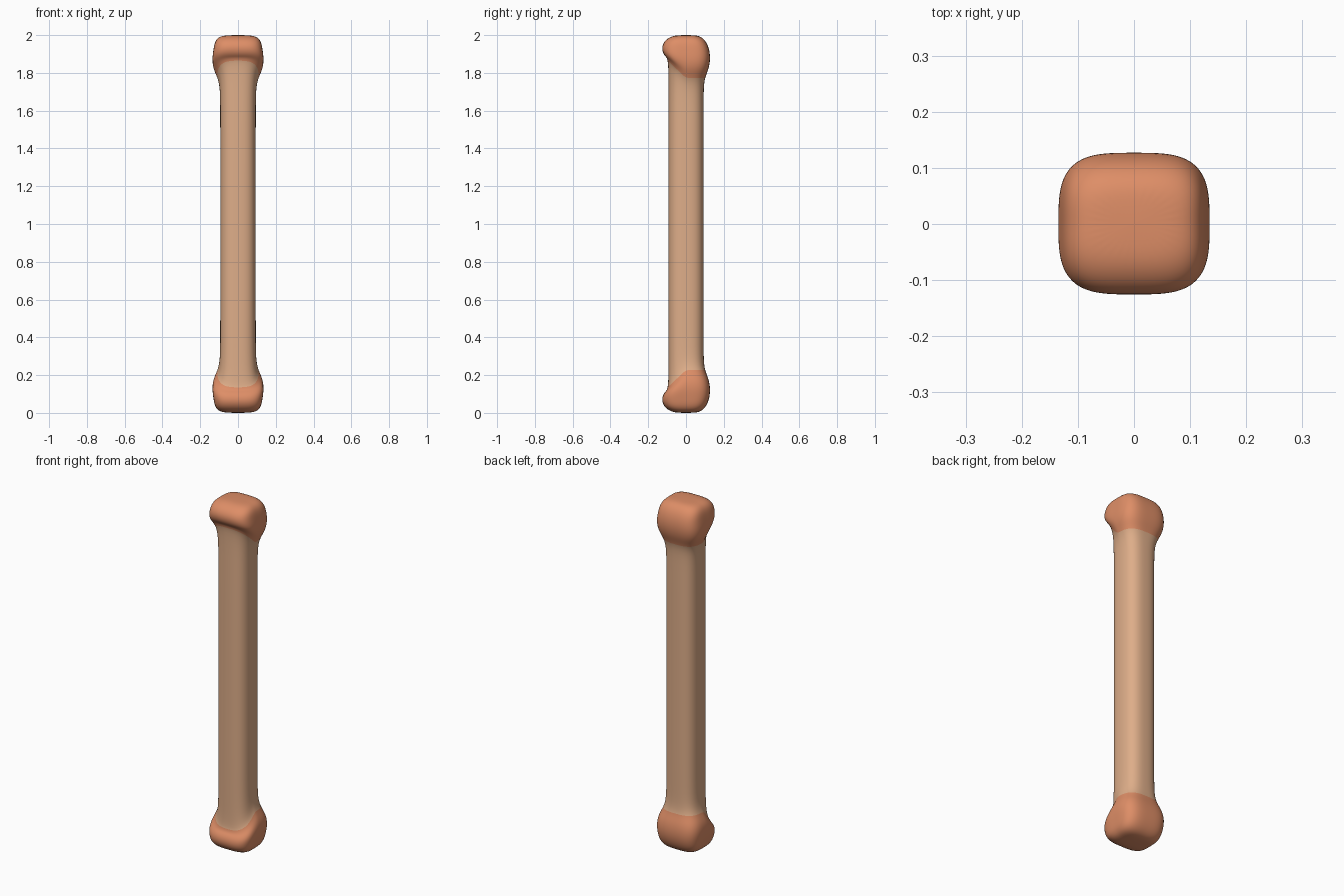
import bpy, bmesh, math

if "Cube" in bpy.data.objects:
    bpy.data.objects.remove(bpy.data.objects["Cube"])

SEG = 32

def material(name, rgb):
    m = bpy.data.materials.new(name)
    m.diffuse_color = (*rgb, 1)
    m.use_nodes = True
    m.node_tree.nodes["Principled BSDF"].inputs["Base Color"].default_value = m.diffuse_color
    return m

# Upper half profile: z at front, z at back, half width, front depth, back depth, squareness
HALF = [
    (1.25, 1.25, .094, .094, .094, 2.8),
    (1.60, 1.60, .094, .094, .094, 2.8),
    (1.80, 1.72, .095, .092, .093, 2.8),
    (1.875, 1.775, .108, .096, .100, 3.1),   # colour border
    (1.888, 1.82, .131, .110, .120, 3.5),
    (1.908, 1.87, .137, .124, .129, 3.7),
    (1.94, 1.92, .130, .128, .125, 3.8),
    (1.972, 1.965, .123, .112, .108, 3.7),
    (1.994, 1.993, .100, .078, .080, 3.4),
    (2.0, 2.0, .055, .040, .045, 3.0),
]
BORDER = 3

# Mirror the half about z = 1 to get the full list of rings
rings = [(2 - r[0], 2 - r[1], *r[2:]) for r in reversed(HALF)] + HALF
last = len(rings) - 1
low, high = len(HALF) - 1 - BORDER, len(HALF) + BORDER

def signed_pow(v, p):
    return math.copysign(abs(v) ** p, v)

bm = bmesh.new()
loops = []
for zf, zb, hx, yf, yb, n in rings:
    loop = []
    for i in range(SEG):
        a = 2 * math.pi * i / SEG
        c, s = math.cos(a), math.sin(a)
        r = (abs(c) ** n + abs(s) ** n) ** (-1 / n)
        x, y = c * r, s * r
        t = max(0, -y)                      # rings rise towards the front
        z = zb + (zf - zb) * t
        loop.append(bm.verts.new((x * hx, y * (yb if y > 0 else yf), z)))
    loops.append(loop)

# Skin, coloured by ring
for k in range(last):
    for i in range(SEG):
        j = (i + 1) % SEG
        f = bm.faces.new((loops[k][i], loops[k][j], loops[k + 1][j], loops[k + 1][i]))
        f.material_index = 0 if low <= k < high else 1
for f in (bm.faces.new(loops[0][::-1]), bm.faces.new(loops[-1])):
    f.material_index = 1
for f in bm.faces:
    f.smooth = True
bmesh.ops.recalc_face_normals(bm, faces=bm.faces)

me = bpy.data.meshes.new("bone")
bm.to_mesh(me)
bm.free()
me.materials.append(material("tan shaft", (.73, .42, .25)))
me.materials.append(material("terracotta ends", (.73, .27, .135)))
bone = bpy.data.objects.new("bone", me)
bpy.context.collection.objects.link(bone)
sub = bone.modifiers.new("smooth", 'SUBSURF')
sub.levels = sub.render_levels = 2
